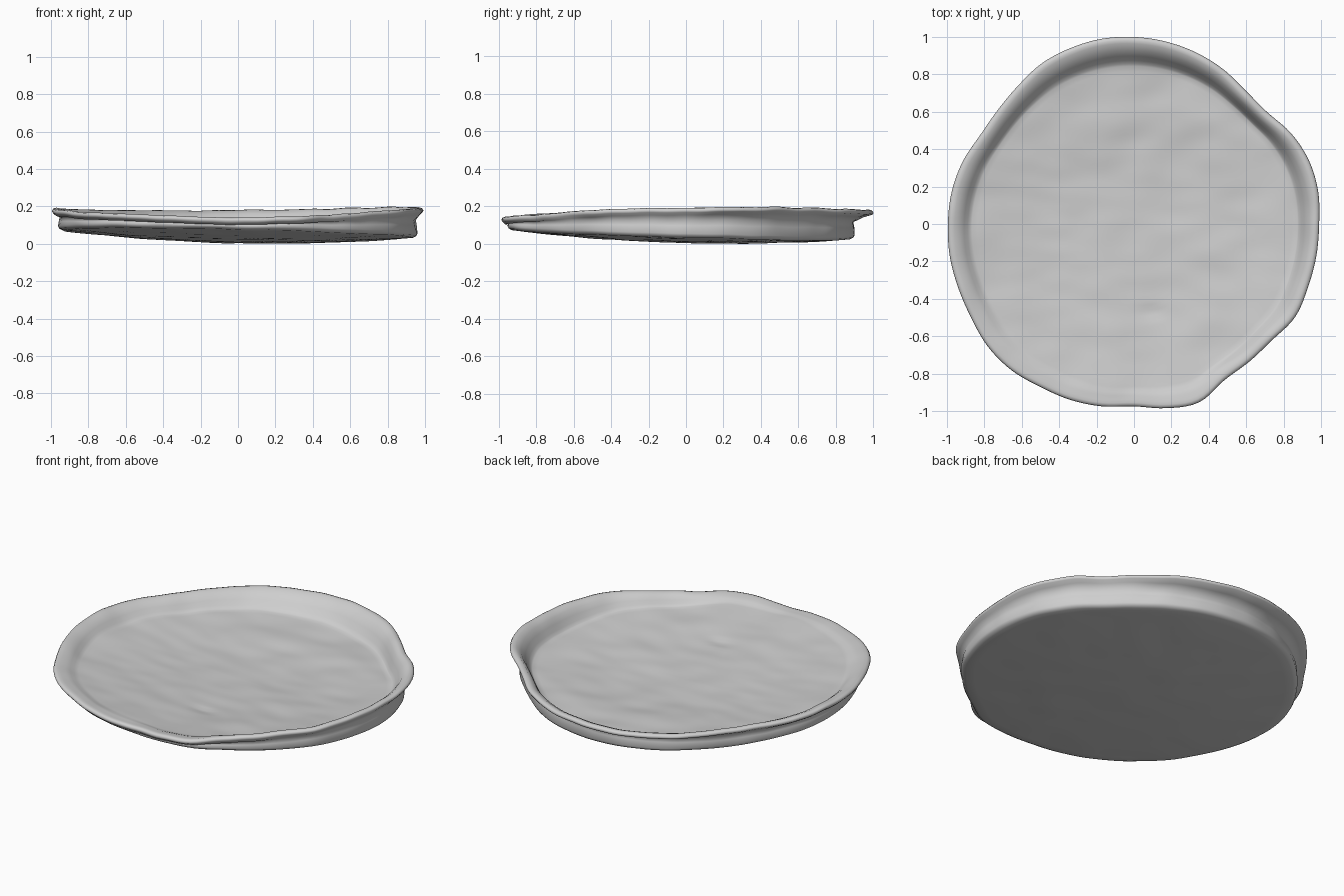
import bpy, bmesh, math
from mathutils import Vector, noise

cube = bpy.data.objects.get("Cube")
if cube:
    bpy.data.objects.remove(cube, do_unlink=True)

SEGMENTS = 180

# Hand-shaped outline radius every 10 degrees, and lip height every 30 degrees
OUTLINE = [.99, 1, .995, .97, .93, .93, .955, .975, .99, 1, 1.005, 1,
           .99, .965, .95, .95, .975, .99, .995, 1, 1, 1.005, 1.02, 1.02,
           1.005, 1, .99, .975, 1, 1.015, .965, .96, .965, .995, .99, .99]
LIP = [.2, .205, .195, .188, .187, .192, .198, .18, .165, .148, .162, .188]


def around(values, angle):
    """Smooth closed interpolation of values spread evenly round the circle."""
    n = len(values)
    t = angle / math.tau * n
    i, f = int(t), t - int(t)
    a, b, c, d = (values[(i + k) % n] for k in (-1, 0, 1, 2))
    return b + .5 * f * (c - a + f * (2 * a - 5 * b + 4 * c - d + f * (3 * (b - c) + d - a)))


def ripple(x, y, scale, seed):
    return noise.noise(Vector((x * scale, y * scale, seed)))


def bottom(x, y):
    """Sagging, slightly tilted underside."""
    return (.014 + .053 * (x * x + y * y) - .02 * x - .025 * y
            + .004 * ripple(x, y, 5, 3))


def floor(x, y):
    """Uneven inner floor with a small dent."""
    dent = math.exp(-((x - .1) ** 2 / .006 + (y + .47) ** 2 / .001))
    ridges = .004 * math.sin(16 * math.hypot(x - .1, y - .1)) * max(0, y)
    return (bottom(x, y) + .056 + .011 * ripple(x, y, 3, 8)
            + .004 * ripple(x, y * 2, 5, 5) + ridges - .01 * dent)


def section(angle):
    """Points of one radial slice, from under the centre, over the lip, to the floor."""
    c, s = math.cos(angle), math.sin(angle)
    r = around(OUTLINE, angle)
    lip = around(LIP, angle) + .005 * ripple(c, s, 7, 1)
    base = .5 * (r + .985) * (.972 - .065 * max(0, s))
    inner = .5 * (r + .985) * (.885 - .035 * max(0, s) - .01 * max(0, -c))
    wobble = .006 * ripple(c, s, 6, 12)
    points = []

    def add(radius, z):
        points.append((radius * c, radius * s, z))

    # Underside
    for k in range(1, 20):
        q = (base - .025) * k / 19
        add(q, bottom(q * c, q * s))
    # Outer wall, pinched below the lip
    foot = bottom(base * c, base * s)
    rise = lip - foot
    add(base - .008, foot + .006)
    add(base, foot + .02)
    add(base - .004 + wobble, foot + rise * .4)
    add(base - .009 + wobble, foot + rise * .58)
    add((base + r) / 2 - .004, lip - .038)
    # Rolled lip
    add(r - .006, lip - .024)
    add(r, lip - .014)
    add(r - .006, lip - .004)
    add(r - .02, lip)
    add(r - .036, lip - .003)
    # Inner slope into the floor
    edge = floor(inner * c, inner * s)
    for f, h in ((.7, .8), (.45, .5), (.25, .2), (.1, .05)):
        add(inner + (r - .036 - inner) * f, edge + (lip - edge) * h)
    for k in range(30, 0, -1):
        q = inner * k / 30
        add(q, floor(q * c, q * s))
    return points


# Plate body: slices joined round the circle, closed by a fan at each pole
bm = bmesh.new()
slices = [[bm.verts.new(p) for p in section(math.tau * i / SEGMENTS)]
          for i in range(SEGMENTS)]
under = bm.verts.new((0, 0, bottom(0, 0)))
centre = bm.verts.new((0, 0, floor(0, 0)))
for i in range(SEGMENTS):
    a, b = slices[i - 1], slices[i]
    bm.faces.new((under, b[0], a[0]))
    bm.faces.new((centre, a[-1], b[-1]))
    for k in range(len(a) - 1):
        bm.faces.new((a[k], b[k], b[k + 1], a[k + 1]))

# Rest the plate on the ground
lowest = min(v.co.z for v in bm.verts)
bmesh.ops.translate(bm, verts=bm.verts, vec=(0, 0, -lowest))
bmesh.ops.recalc_face_normals(bm, faces=bm.faces)
for face in bm.faces:
    face.smooth = True
mesh = bpy.data.meshes.new("plate")
bm.to_mesh(mesh)
bm.free()

# Pale grey clay
clay = bpy.data.materials.new("pale_grey")
clay.use_nodes = True
colour = (.62, .62, .62, 1)
clay.diffuse_color = colour
clay.node_tree.nodes["Principled BSDF"].inputs["Base Color"].default_value = colour
mesh.materials.append(clay)

plate = bpy.data.objects.new("plate", mesh)
bpy.context.collection.objects.link(plate)
